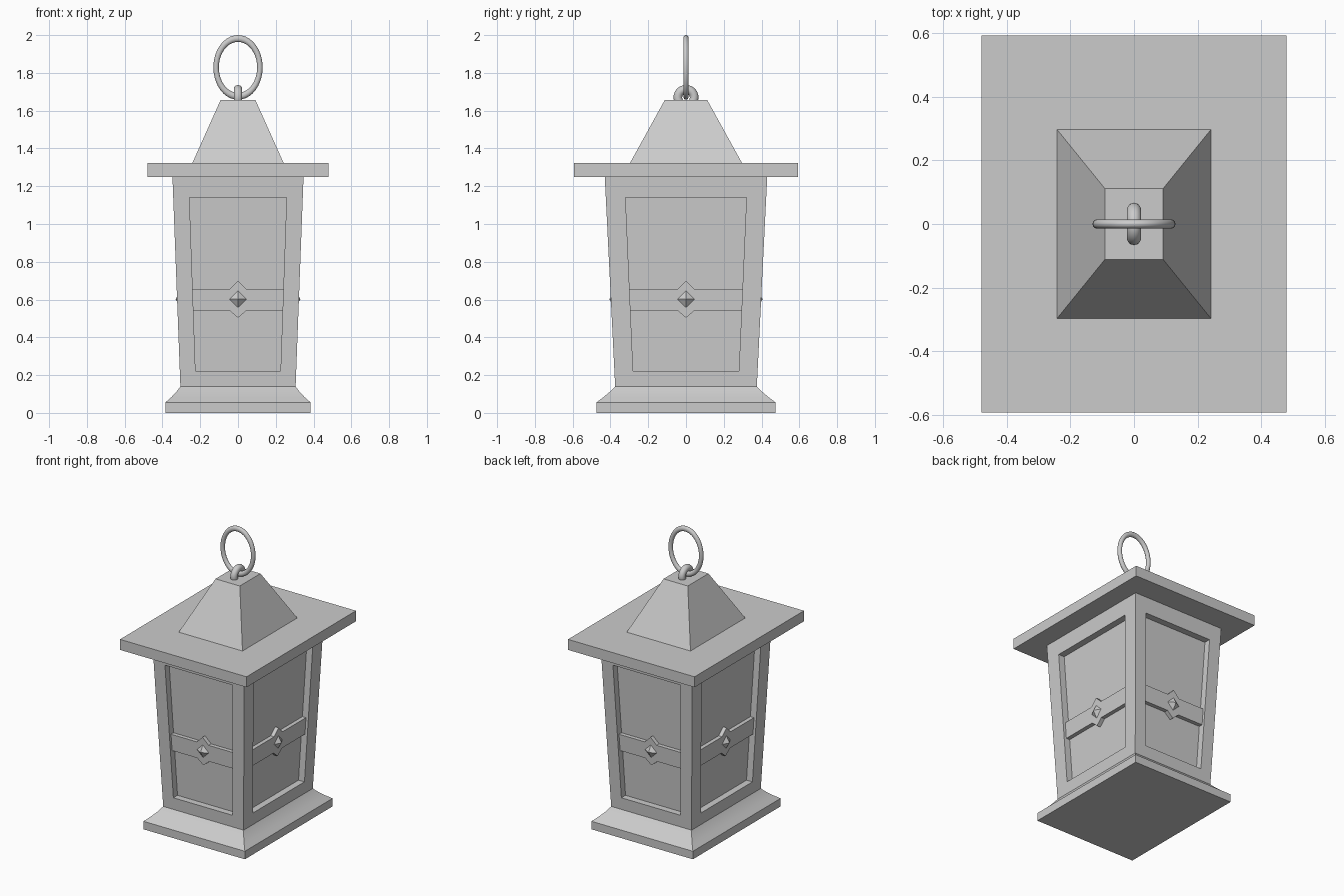
import bpy
from math import pi, cos, sin, radians
from mathutils import Vector, Matrix

if "Cube" in bpy.data.objects:
    bpy.data.objects.remove(bpy.data.objects["Cube"])

Z0, Z1 = 0.14, 1.25            # body bottom and top
BOT, TOP = (0.305, 0.375), (0.347, 0.43)
DEPTH = 0.045                  # panel recess depth


def make(name, verts, faces, smooth=None):
    me = bpy.data.meshes.new(name)
    me.from_pydata([tuple(v) for v in verts], [], faces)
    me.update()
    ob = bpy.data.objects.new(name, me)
    bpy.context.collection.objects.link(ob)
    if smooth:
        bpy.ops.object.select_all(action='DESELECT')
        ob.select_set(True)
        bpy.context.view_layer.objects.active = ob
        bpy.ops.object.shade_smooth_by_angle(angle=radians(smooth))
    return ob


def loft(name, rings, smooth=None):
    """Stack of rectangles (half x, half y, z), capped at both ends."""
    v, f = [], []
    for x, y, z in rings:
        v += [(-x, -y, z), (x, -y, z), (x, y, z), (-x, y, z)]
    for r in range(len(rings) - 1):
        for k in range(4):
            a, b = r * 4 + k, r * 4 + (k + 1) % 4
            f.append((a, b, b + 4, a + 4))
    n = len(v)
    f += [(3, 2, 1, 0), (n - 4, n - 3, n - 2, n - 1)]
    return make(name, v, f, smooth)


def side_point(side, u, z, d):
    """Point on tapered side 0-3 (front, right, back, left), sunk in by d."""
    t = (z - Z0) / (Z1 - Z0)
    axis = 1 - side % 2
    off = BOT[axis] + (TOP[axis] - BOT[axis]) * t - d
    p = Vector((u, -off, z))
    return Matrix.Rotation(side * pi / 2, 3, 'Z') @ p


def torus(name, rx, rz, tube_r, loc, turn=0, seg=40, sub=14, stretch=1):
    """Round-section ring standing upright in the xz plane."""
    v, f = [], []
    for i in range(seg):
        a = 2 * pi * i / seg
        for j in range(sub):
            b = 2 * pi * j / sub
            c = tube_r * cos(b)
            v.append(((rx + c) * cos(a), tube_r * sin(b), (rz + c * stretch) * sin(a)))
            i2, j2 = (i + 1) % seg, (j + 1) % sub
            f.append((i * sub + j, i * sub + j2, i2 * sub + j2, i2 * sub + j))
    ob = make(name, v, f, 60)
    ob.data.flip_normals()
    ob.data.transform(Matrix.Translation(loc) @ Matrix.Rotation(turn, 4, 'Z'))
    return ob


# Base with a flared, slightly hollow moulding
loft("base", [(0.385, 0.475, 0), (0.385, 0.475, 0.055), (0.354, 0.439, 0.082),
              (0.327, 0.405, 0.11), (0.305, 0.375, 0.14)], 30)

# Tapered body with one sunken panel per side
verts, faces = [], []
for s in range(4):
    ax = s % 2
    b, t = BOT[ax], TOP[ax]
    pb, pt = ((0.225, 0.257), (0.28, 0.32))[ax]
    outer = [(-b, Z0), (b, Z0), (t, Z1), (-t, Z1)]
    inner = [(-pb, 0.222), (pb, 0.222), (pt, 1.14), (-pt, 1.14)]
    n = len(verts)
    verts += [side_point(s, u, z, 0) for u, z in outer + inner]
    verts += [side_point(s, u, z, DEPTH) for u, z in inner]
    for o in (0, 4):
        for k in range(4):
            k2 = (k + 1) % 4
            faces.append((n + o + k, n + o + k2, n + o + 4 + k2, n + o + 4 + k))
    faces.append((n + 8, n + 9, n + 10, n + 11))
make("body", verts, faces)

# Band with pointed centre, and a pyramid stud, on each panel
for s, label in enumerate(("front", "right", "back", "left")):
    pb, pt = ((0.225, 0.257), (0.28, 0.32))[s % 2]
    w = lambda z: pb + (pt - pb) * (z - 0.222) / 0.918
    lo, hi = 0.542, 0.655
    outline = [(-w(lo), lo), (-0.045, lo), (0, 0.503), (0.045, lo), (w(lo), lo),
               (w(hi), hi), (0.045, hi), (0, 0.7), (-0.045, hi), (-w(hi), hi)]
    n = len(outline)
    v = [side_point(s, u, z, d) for d in (DEPTH, 0.018) for u, z in outline]
    f = [(k, (k + 1) % n, (k + 1) % n + n, k + n) for k in range(n)]
    f.append(tuple(range(n, 2 * n)))
    make(label + "_band", v, f)
    stud = [(0, 0.558), (0.045, 0.602), (0, 0.646), (-0.045, 0.602)]
    v = [side_point(s, u, z, 0.018) for u, z in stud] + [side_point(s, 0, 0.602, -0.008)]
    make(label + "_stud", v, [(k, (k + 1) % 4, 4) for k in range(4)])

# Roof slab and cap
loft("roof_slab", [(0.48, 0.593, 1.25), (0.48, 0.593, 1.322)])
loft("roof_cap", [(0.242, 0.297, 1.322), (0.092, 0.112, 1.657)])

# Hanging loop and ring
torus("hanger_loop", 0.043, 0.043, 0.023, (0, 0, 1.67), turn=pi / 2)
torus("carry_ring", 0.116, 0.153, 0.0145, (0, 0, 1.829), stretch=1.25)
